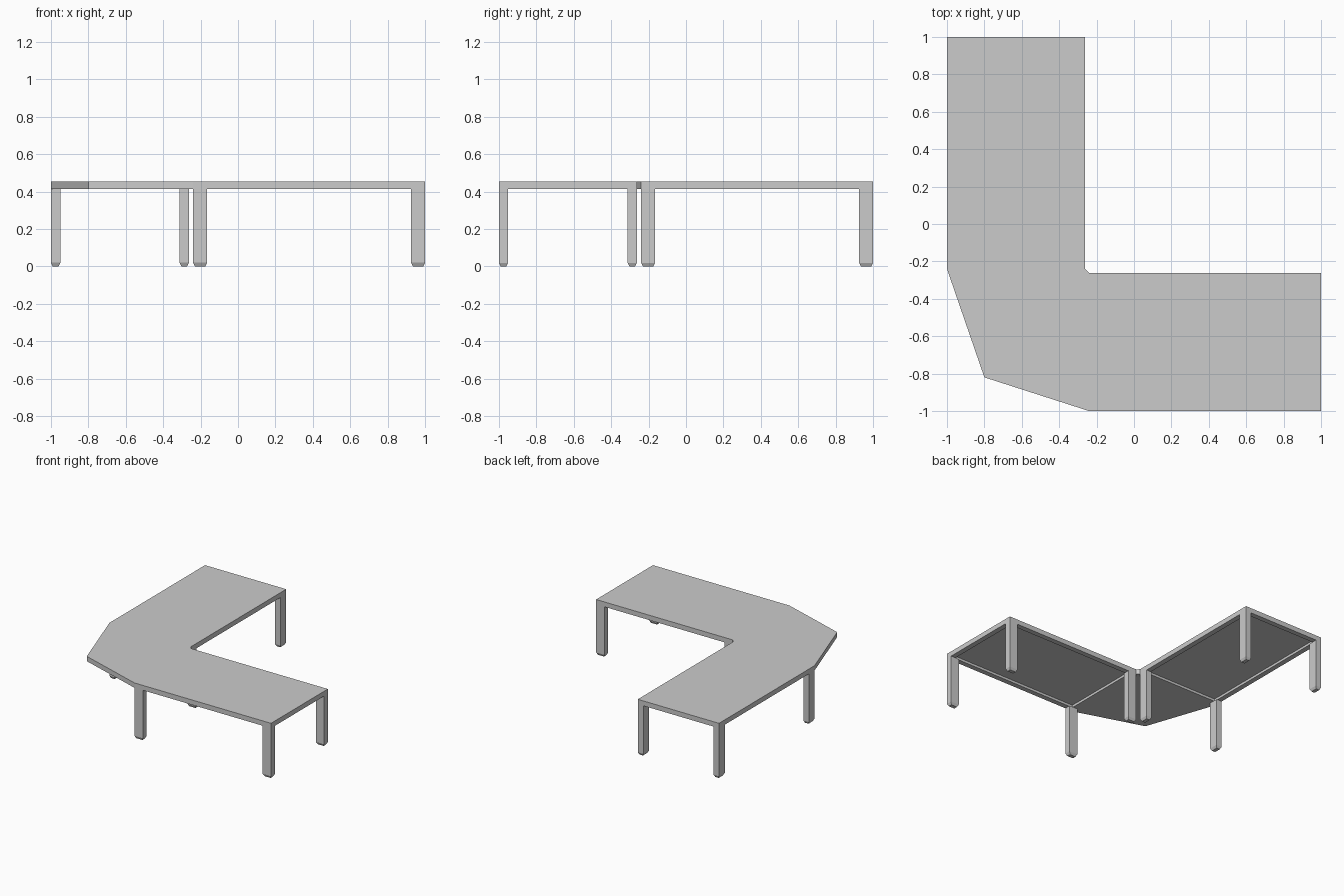
import bpy
import bmesh

if "Cube" in bpy.data.objects:
    bpy.data.objects.remove(bpy.data.objects["Cube"])

TOP, UNDER, RECESS = 0.455, 0.415, 0.435
INNER, SEAM, RAIL = -0.262, -0.24, 0.042


def make_object(name, bm):
    bmesh.ops.recalc_face_normals(bm, faces=bm.faces[:])
    mesh = bpy.data.meshes.new(name)
    bm.to_mesh(mesh)
    bm.free()
    obj = bpy.data.objects.new(name, mesh)
    bpy.context.collection.objects.link(obj)
    return obj


def prism(name, outline, z0, z1):
    bm = bmesh.new()
    face = bm.faces.new([bm.verts.new((x, y, z0)) for x, y in outline])
    ext = bmesh.ops.extrude_face_region(bm, geom=[face], use_keep_orig=True)
    for v in ext["geom"]:
        if isinstance(v, bmesh.types.BMVert):
            v.co.z = z1
    return make_object(name, bm)


def rect(x0, x1, y0, y1):
    return [(x0, y0), (x1, y0), (x1, y1), (x0, y1)]


def leg(name, x0, x1, y0, y1, foot=0.02, inset=0.01):
    # straight post with a tapered foot
    bm = bmesh.new()
    rings = []
    for z, d in ((0, inset), (foot, 0), (UNDER, 0)):
        corners = rect(x0 + d, x1 - d, y0 + d, y1 - d)
        rings.append([bm.verts.new((x, y, z)) for x, y in corners])
    bm.faces.new(rings[0])
    bm.faces.new(rings[-1])
    for low, high in zip(rings, rings[1:]):
        for i in range(4):
            j = (i + 1) % 4
            bm.faces.new((low[i], low[j], high[j], high[i]))
    return make_object(name, bm)


# L-shaped top with an angled outer corner
tabletop = prism("tabletop", [
    (-1, 1), (-1, SEAM), (-0.8, -0.82), (SEAM, -1), (1, -1),
    (1, INNER), (SEAM, INNER), (INNER, SEAM), (INNER, 1)], UNDER, TOP)

# Shallow recess under each wing, leaving a rail around it
back = (-1 + RAIL, INNER - RAIL, SEAM + RAIL, 1 - RAIL)
right = back[2:] + back[:2]
for wing in (back, right):
    cutter = prism("recess_cutter", rect(*wing), UNDER - 0.1, RECESS)
    cutter.hide_render = True
    mod = tabletop.modifiers.new("recess", "BOOLEAN")
    mod.operation = "DIFFERENCE"
    mod.solver = "EXACT"
    mod.object = cutter
    bpy.context.view_layer.objects.active = tabletop
    bpy.ops.object.modifier_apply(modifier=mod.name)
    bpy.data.objects.remove(cutter)

# Four legs per wing; the right wing swaps x and y
for a in (-1, INNER - 0.05):
    for b in (SEAM, 0.925):
        leg("back_wing_leg", a, a + 0.05, b, b + 0.075)
        leg("right_wing_leg", b, b + 0.075, a, a + 0.05)
